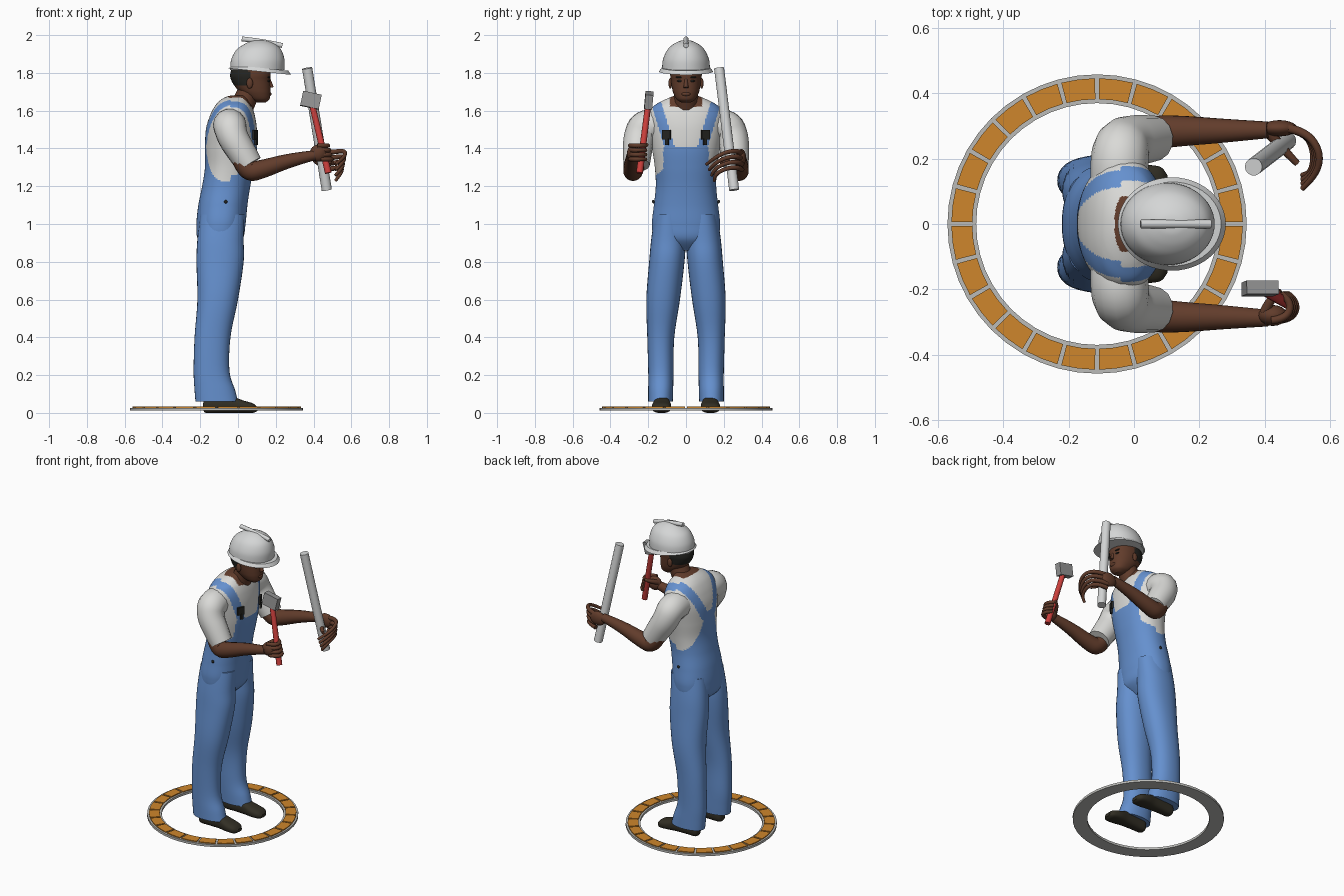
import bpy, bmesh, math
from mathutils import Vector

if "Cube" in bpy.data.objects:
    bpy.data.objects.remove(bpy.data.objects["Cube"])
made = []


def material(name, *rgb):
    m = bpy.data.materials.new(name)
    m.use_nodes = True
    m.diffuse_color = (*rgb, 1)
    m.node_tree.nodes["Principled BSDF"].inputs["Base Color"].default_value = (*rgb, 1)
    return m


BLUE = material("overall blue", .13, .28, .62)
SHIRT = material("shirt white", .7, .7, .68)
SKIN = material("brown skin", .12, .045, .024)
BLACK = material("hair black", .018, .018, .015)
SHOE = material("shoe leather", .032, .028, .018)
WHITE = material("helmet white", .66, .67, .67)
RED = material("handle red", .6, .05, .045)
STEEL = material("steel grey", .3, .3, .3)
ORANGE = material("tile orange", .62, .24, .025)
RIM = material("rim grey", .5, .5, .48)


def finish(name, bm, mats, rule=None):
    bmesh.ops.recalc_face_normals(bm, faces=bm.faces)
    if rule:
        for f in bm.faces:
            f.material_index = rule(f.calc_center_median())
    me = bpy.data.meshes.new(name)
    bm.to_mesh(me)
    bm.free()
    for m in mats:
        me.materials.append(m)
    ob = bpy.data.objects.new(name, me)
    bpy.context.collection.objects.link(ob)
    made.append(ob)
    return ob


def spline(secs, t):
    """Catmull-Rom blend through a list of cross sections."""
    i = min(int(t), len(secs) - 2)
    u = t - i
    p = [secs[max(0, min(len(secs) - 1, i + k))] for k in (-1, 0, 1, 2)]
    return [.5 * (2 * b + (c - a) * u + (2 * a - 5 * b + 4 * c - d) * u * u
                  + (3 * b - a - 3 * c + d) * u ** 3) for a, b, c, d in zip(*p)]


def loft(name, secs, mats, rule=None, n=32, steps=5, p=2.2, axis="z", side=1):
    """Sections are (position, a min, a max, b min, b max) along z or x."""
    bm = bmesh.new()
    rings = []
    power = lambda v: math.copysign(abs(v) ** (2 / p), v)
    count = steps * (len(secs) - 1)
    for k in range(count + 1):
        t, a0, a1, b0, b1 = spline(secs, k / steps)
        ring = []
        for j in range(n):
            w = math.tau * j / n
            a = (a0 + a1) / 2 + (a1 - a0) / 2 * power(math.cos(w))
            b = (b0 + b1) / 2 + (b1 - b0) / 2 * power(math.sin(w))
            ring.append(bm.verts.new((a, b * side, t) if axis == "z" else (t, a * side, b)))
        rings.append(ring)
    for r, s in zip(rings, rings[1:]):
        for j in range(n):
            bm.faces.new((r[j], r[(j + 1) % n], s[(j + 1) % n], s[j]))
    bm.faces.new(rings[0])
    bm.faces.new(rings[-1])
    return finish(name, bm, mats, rule)


def tube(name, pts, mat, side=1, smooth=True):
    """Round tube through (x, y, z, radius) points."""
    cu = bpy.data.curves.new(name, "CURVE")
    cu.dimensions, cu.bevel_depth, cu.bevel_resolution = "3D", 1, 5
    cu.use_fill_caps = True
    sp = cu.splines.new("NURBS" if smooth else "POLY")
    sp.points.add(len(pts) - 1)
    for q, (x, y, z, r) in zip(sp.points, pts):
        q.co, q.radius = (x, y * side, z, 1), r
    if smooth:
        sp.use_endpoint_u, sp.order_u, sp.resolution_u = True, 3, 6
    cu.materials.append(mat)
    ob = bpy.data.objects.new(name, cu)
    bpy.context.collection.objects.link(ob)
    bpy.ops.object.select_all(action="DESELECT")
    ob.select_set(True)
    bpy.context.view_layer.objects.active = ob
    bpy.ops.object.convert(target="MESH")
    made.append(bpy.context.view_layer.objects.active)


def ball(name, loc, scale, mat):
    bm = bmesh.new()
    bmesh.ops.create_uvsphere(bm, u_segments=20, v_segments=12, radius=1)
    bmesh.ops.scale(bm, vec=scale, verts=bm.verts)
    bmesh.ops.translate(bm, vec=loc, verts=bm.verts)
    return finish(name, bm, [mat])


def box(name, loc, size, mat, rot=(0, 0, 0)):
    bm = bmesh.new()
    bmesh.ops.create_cube(bm, size=1)
    bmesh.ops.scale(bm, vec=size, verts=bm.verts)
    ob = finish(name, bm, [mat])
    ob.location, ob.rotation_euler = loc, rot
    return ob


def arc(bm, r0, r1, a0, a1, z0, z1, n):
    """Block swept along an arc; a full turn closes by merging its ends."""
    rows = []
    for k in range(n + 1):
        c, s = math.cos(a0 + (a1 - a0) * k / n), math.sin(a0 + (a1 - a0) * k / n)
        rows.append([bm.verts.new((r * c - .113, r * s, z))
                     for r, z in ((r0, z0), (r1, z0), (r1, z1), (r0, z1))])
    for r, s in zip(rows, rows[1:]):
        for j in range(4):
            bm.faces.new((r[j], r[(j + 1) % 4], s[(j + 1) % 4], s[j]))
    if a1 - a0 < 6:
        bm.faces.new(rows[0])
        bm.faces.new(rows[-1])
    bmesh.ops.remove_doubles(bm, verts=bm.verts, dist=1e-5)


# Ground ring with tiles
bm = bmesh.new()
arc(bm, .37, .458, 0, math.tau, .012, .027, 48)
finish("ring_base", bm, [RIM])
bm = bmesh.new()
for i in range(24):
    a = math.tau * i / 24
    arc(bm, .382, .446, a + .014, a + math.tau / 24 - .014, .026, .033, 2)
finish("ring_tiles", bm, [ORANGE])


# Torso: overalls, bib, straps, shirt and collar chosen by region
def outfit(c):
    x, y, z = c.x, abs(c.y), c.z
    if z > 1.65 - .4 * x and y < .085:
        return 2
    if z < 1.225:
        return 0
    if x > -.04:
        bib = z < 1.41 and y < .12 + 1.2 * max(0, 1.29 - z)
        strap = z > 1.4 and abs(y - .1 - .3 * (z - 1.45)) < .027
    else:
        bib = z < 1.46 and y < .055 + 1.9 * max(0, 1.46 - z) ** 2
        strap = z > 1.42 and abs(y - .03 - .45 * (z - 1.4)) < .032
    return 0 if bib or strap else 1


body = [(.86, -.15, -.03, .09), (.92, -.212, .025, .165), (1, -.22, .04, .18),
        (1.1, -.21, .05, .17), (1.2, -.19, .065, .16), (1.3, -.175, .085, .165),
        (1.4, -.175, .1, .18), (1.5, -.17, .1, .195), (1.57, -.15, .09, .2),
        (1.62, -.125, .075, .175), (1.65, -.1, .06, .13), (1.67, -.07, .055, .085),
        (1.68, -.04, .05, .06)]
loft("torso", [(z, a, b, -w, w) for z, a, b, w in body], [BLUE, SHIRT, SKIN],
     outfit, n=128, steps=12)

# Head, neck and face
skull = [(1.643, .1, .145, .025), (1.66, .06, .166, .05), (1.69, .02, .172, .066),
         (1.72, -.01, .172, .074), (1.76, -.035, .17, .08), (1.8, -.04, .172, .083),
         (1.88, -.01, .15, .07)]
loft("head", [(z, a, b, -w, w) for z, a, b, w in skull], [SKIN, BLACK],
     lambda c: int(c.z > 1.735 and c.x < .06), n=64, steps=8)
tube("neck", [(0, 0, 1.57, .064), (.03, 0, 1.64, .062), (.065, 0, 1.72, .06)], SKIN)
tube("nose", [(.165, 0, 1.765, .008), (.172, 0, 1.74, .01), (.176, 0, 1.722, .014)], SKIN)
ball("lips", (.166, 0, 1.688), (.011, .024, .011), SKIN)

# Hard hat
hat = [(1.815, -.042, .245, .127), (1.87, -.036, .246, .122), (1.92, -.01, .23, .1),
       (1.95, .03, .2, .07), (1.968, .07, .16, .035), (1.973, .1, .13, .01)]
loft("helmet_dome", [(z, a, b, -w, w) for z, a, b, w in hat], [WHITE], n=48, steps=6, p=2)
bm = bmesh.new()
bmesh.ops.create_cone(bm, cap_ends=True, segments=48, radius1=1, radius2=.9, depth=1)
bmesh.ops.scale(bm, vec=(.166, .143, .02), verts=bm.verts)
brim = finish("helmet_brim", bm, [WHITE])
brim.location, brim.rotation_euler = (.117, 0, 1.817), (0, math.radians(6), 0)
tube("helmet_ridge", [(.02, 0, 1.98, .013), (.13, 0, 1.968, .014), (.235, 0, 1.945, .013)], WHITE)

# Paired parts
for side, label in ((1, "left"), (-1, "right")):
    loft(label + "_trouser_leg",
         [(.06, -.225, 0, .07, .2), (.12, -.23, -.015, .068, .2), (.22, -.235, -.045, .066, .2),
          (.4, -.23, -.04, .062, .205), (.6, -.215, 0, .032, .21), (.8, -.22, .03, .008, .195),
          (.92, -.215, .03, .002, .184), (1.05, -.2, .035, .01, .165)],
         [BLUE], side=side)
    loft(label + "_shoe",
         [(-.185, .11, .15, .02, .05), (-.17, .095, .16, 0, .075), (-.1, .09, .165, 0, .085),
          (-.03, .085, .17, 0, .085), (.03, .078, .18, 0, .065), (.08, .085, .175, 0, .05),
          (.102, .105, .15, .01, .03)],
         [SHOE], axis="x", p=2.6, side=side)
    tube(label + "_sleeve",
         [(-.045, .14, 1.52, .088), (-.045, .215, 1.53, .09), (-.03, .25, 1.46, .082),
          (.02, .258, 1.38, .077), (.06, .262, 1.315, .07)], SHIRT, side)
    tube(label + "_forearm",
         [(0, .26, 1.39, .05), (.04, .278, 1.27, .054), (.13, .285, 1.29, .049),
          (.28, .285, 1.34, .037), (.41, .288, 1.365, .026)], SKIN, side)
    ball(label + "_ear", (.062, .083 * side, 1.745), (.017, .01, .028), SKIN)
    ball(label + "_eye", (.161, .033 * side, 1.757), (.008, .014, .006), BLACK)
    ball(label + "_brow", (.163, .035 * side, 1.777), (.008, .02, .005), BLACK)
    ball(label + "_hip_button", (-.065, .173 * side, 1.118), (.009, .007, .009), BLACK)
    yaw = (0, 0, math.radians(25 * side))
    box(label + "_buckle", (.092, .103 * side, 1.472), (.012, .045, .05), BLACK, yaw)
    box(label + "_buckle_clip", (.097, .1 * side, 1.435), (.012, .018, .035), BLACK, yaw)

# Left hand curled loosely round the pipe
ball("left_palm", (.445, .293, 1.352), (.055, .025, .045), SKIN)
for i in range(4):
    z = 1.375 - .029 * i
    tube(f"left_finger_{i + 1}", [(.46, .295, z, .014), (.525, .285, z + .01, .013),
         (.572 - .006 * i, .22, z + .01, .011), (.56 - .006 * i, .15, z - .025, .01),
         (.515, .108 + .014 * i, z - .06, .008)], SKIN)
tube("left_thumb", [(.41, .285, 1.35, .018), (.45, .235, 1.335, .014), (.5, .185, 1.325, .01)], SKIN)
tube("pipe", [(.366, .175, 1.825, .027), (.47, .255, 1.18, .027)], WHITE, smooth=False)

# Right hand gripping the hammer
ball("right_palm", (.425, -.28, 1.375), (.045, .032, .045), SKIN)
for i in range(4):
    z, x = 1.415 - .024 * i, .006 * i
    tube(f"right_finger_{i + 1}", [(.42 + x, -.295, z, .012), (.47 + x, -.29, z, .012),
         (.482 + x, -.235, z, .011), (.45 + x, -.213, z, .01)], SKIN)
tube("right_thumb", [(.4, -.27, 1.39, .016), (.42, -.22, 1.41, .013), (.45, -.208, 1.42, .01)], SKIN)
tube("hammer_handle", [(.388, -.198, 1.65, .016), (.478, -.246, 1.27, .018)], RED, smooth=False)
box("hammer_head", (.386, -.197, 1.655), (.1, .042, .078), STEEL, (math.radians(-5), math.radians(12), 0))

# Smooth shading with sharp edges kept
bpy.ops.object.select_all(action="DESELECT")
for ob in made:
    ob.select_set(True)
bpy.context.view_layer.objects.active = made[0]
bpy.ops.object.shade_smooth_by_angle(angle=math.radians(35))
